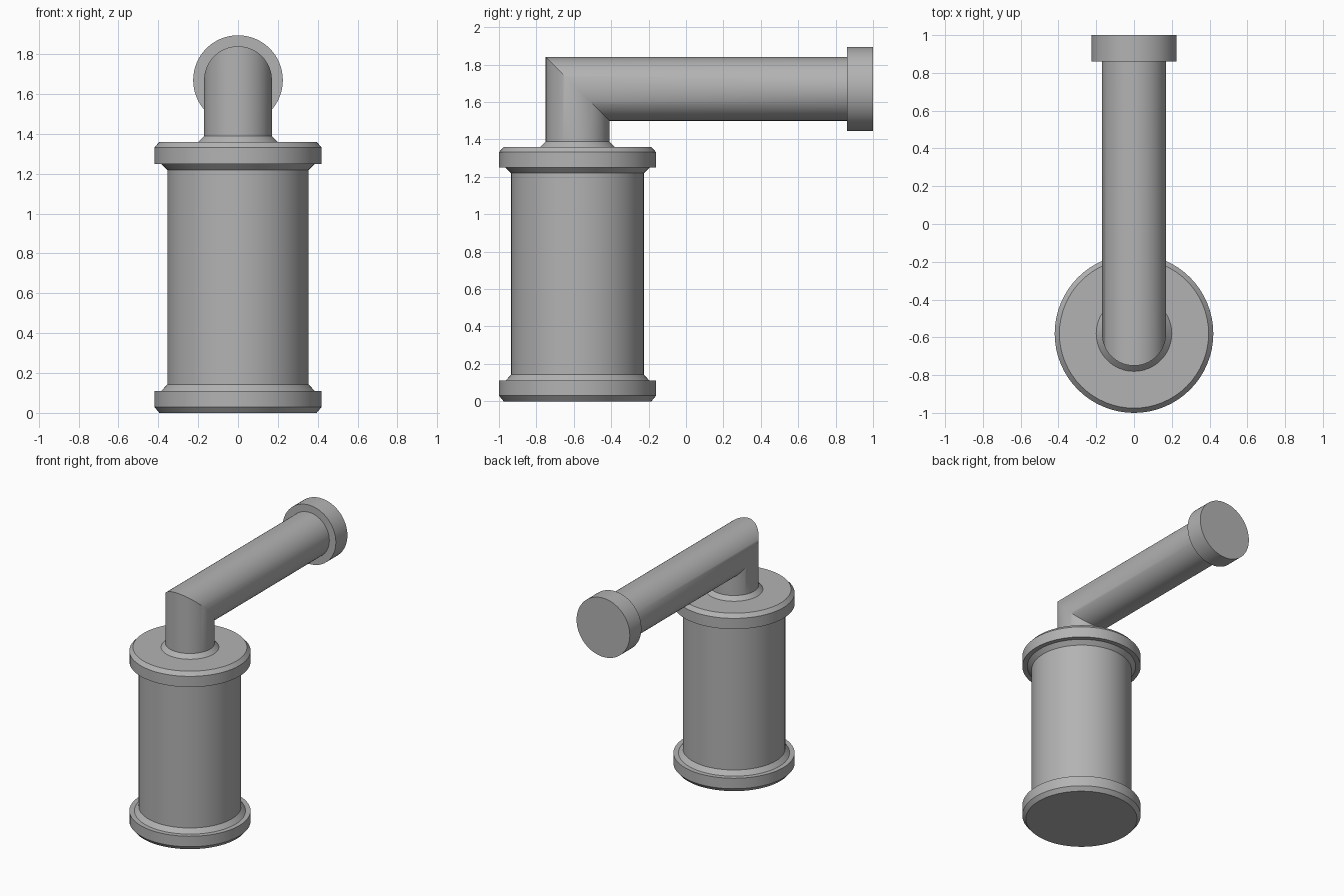
import bpy
import bmesh
from math import cos, sin, tau, radians

SIDES = 64
AXIS_Y = -0.58      # upright axis of the canister
PIPE_Z = 1.67       # height of the horizontal pipe
PIPE_R = 0.17

old = bpy.data.objects.get("Cube")
if old:
    bpy.data.objects.remove(old, do_unlink=True)

grey = bpy.data.materials.new("plain grey")
grey.use_nodes = True
colour = (0.45, 0.45, 0.45, 1)
grey.diffuse_color = colour
grey.node_tree.nodes["Principled BSDF"].inputs["Base Color"].default_value = colour


def skin(name, rings):
    """Join a list of point rings into a closed, capped tube."""
    bm = bmesh.new()
    loops = [[bm.verts.new(p) for p in ring] for ring in rings]
    for a, b in zip(loops, loops[1:]):
        for i in range(SIDES):
            j = (i + 1) % SIDES
            bm.faces.new((a[i], a[j], b[j], b[i]))
    bm.faces.new(loops[0][::-1])
    bm.faces.new(loops[-1])
    bmesh.ops.recalc_face_normals(bm, faces=bm.faces)
    mesh = bpy.data.meshes.new(name)
    bm.to_mesh(mesh)
    bm.free()
    mesh.materials.append(grey)
    obj = bpy.data.objects.new(name, mesh)
    bpy.context.collection.objects.link(obj)
    bpy.ops.object.select_all(action="DESELECT")
    obj.select_set(True)
    bpy.context.view_layer.objects.active = obj
    bpy.ops.object.shade_smooth_by_angle(angle=radians(30))
    return obj


def circle(r, place):
    return [place(r * cos(tau * i / SIDES), r * sin(tau * i / SIDES))
            for i in range(SIDES)]


def level(r, z):
    return circle(r, lambda u, v: (u, AXIS_Y + v, z))


def upright(r, y):
    return circle(r, lambda u, v: (u, y, PIPE_Z - v))


# Canister with a bevelled rim at each end and a collar on the lid
profile = [(0.395, 0), (0.42, 0.03), (0.42, 0.11), (0.385, 0.11), (0.355, 0.143),
           (0.355, 1.22), (0.385, 1.25), (0.42, 1.25), (0.42, 1.332), (0.395, 1.36),
           (0.2, 1.36), (PIPE_R, 1.39)]
skin("canister", [level(r, z) for r, z in profile])

# Bent pipe with a mitred elbow
mitre = circle(PIPE_R, lambda u, v: (u, AXIS_Y + v, PIPE_Z - v))
skin("elbow_pipe", [level(PIPE_R, 1.385), mitre, upright(PIPE_R, 0.87)])

# Flange at the end of the pipe
skin("end_flange", [upright(0.225, 0.86), upright(0.225, 1.0)])
